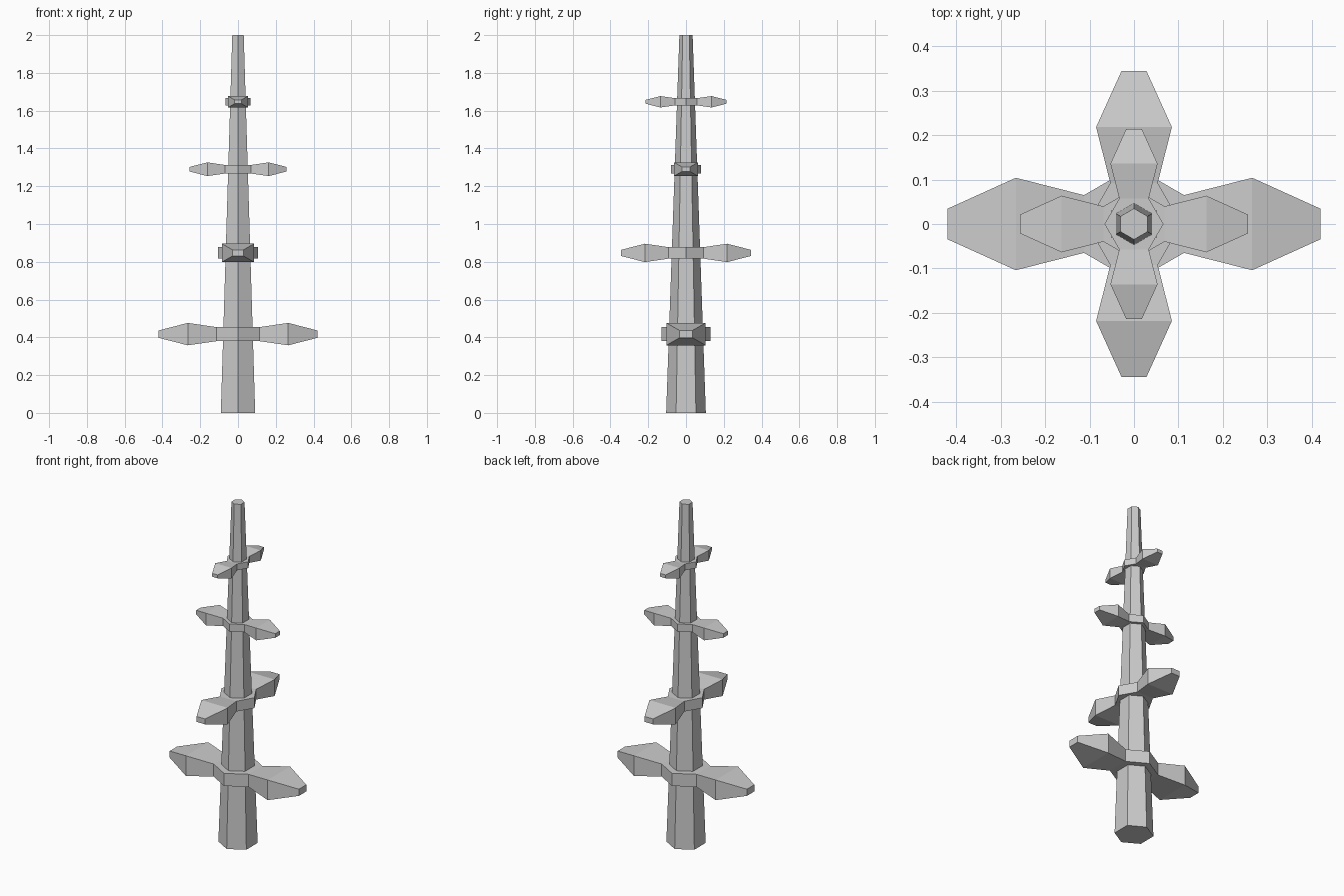
import bpy, bmesh, math
from mathutils import Matrix

cube = bpy.data.objects.get("Cube")
if cube:
    bpy.data.objects.remove(cube, do_unlink=True)

stone = bpy.data.materials.new("pale_grey")
stone.use_nodes = True
grey = (0.6, 0.6, 0.6, 1)
stone.diffuse_color = grey
stone.node_tree.nodes["Principled BSDF"].inputs["Base Color"].default_value = grey


def finish(name, bm):
    bmesh.ops.recalc_face_normals(bm, faces=bm.faces[:])
    mesh = bpy.data.meshes.new(name)
    bm.to_mesh(mesh)
    bm.free()
    mesh.materials.append(stone)
    obj = bpy.data.objects.new(name, mesh)
    bpy.context.collection.objects.link(obj)
    return obj


def hexagon(bottom, top, depth, z):
    """Six-sided tapered prism with corners pointing along y."""
    bm = bmesh.new()
    bmesh.ops.create_cone(bm, cap_ends=True, segments=6, radius1=bottom,
                          radius2=top, depth=depth,
                          matrix=Matrix.Translation((0, 0, z)))
    return bm


# Tapering shaft
finish("spire_shaft", hexagon(0.105, 0.035, 2, 1))


def crossbar(name, z, size, turn):
    """Hexagonal collar with two opposite faces drawn out into blades."""
    bm = hexagon(0.13, 0.13, 0.074, 0)
    bm.normal_update()
    for side in (1, -1):
        face = max(bm.faces, key=lambda f: f.normal.x * side)
        # Flare out to the widest section, then narrow to the blunt tip
        for reach, scale in ((0.266, 1.6), (0.42, 0.33)):
            face = bmesh.ops.extrude_discrete_faces(bm, faces=[face])["faces"][0]
            for v in face.verts:
                v.co = (side * reach, v.co.y * scale, v.co.z * scale)
    bm.transform(Matrix.Translation((0, 0, z)) @ Matrix.Rotation(turn, 4, "Z")
                 @ Matrix.Scale(size, 4))
    finish(name, bm)


# Crossbars alternate direction and shrink upward
bars = (("lowest", 0.417, 1.0), ("lower", 0.847, 0.82),
        ("upper", 1.29, 0.612), ("top", 1.647, 0.51))
for i, (label, z, size) in enumerate(bars):
    crossbar(label + "_crossbar", z, size, math.pi / 2 * (i % 2))
